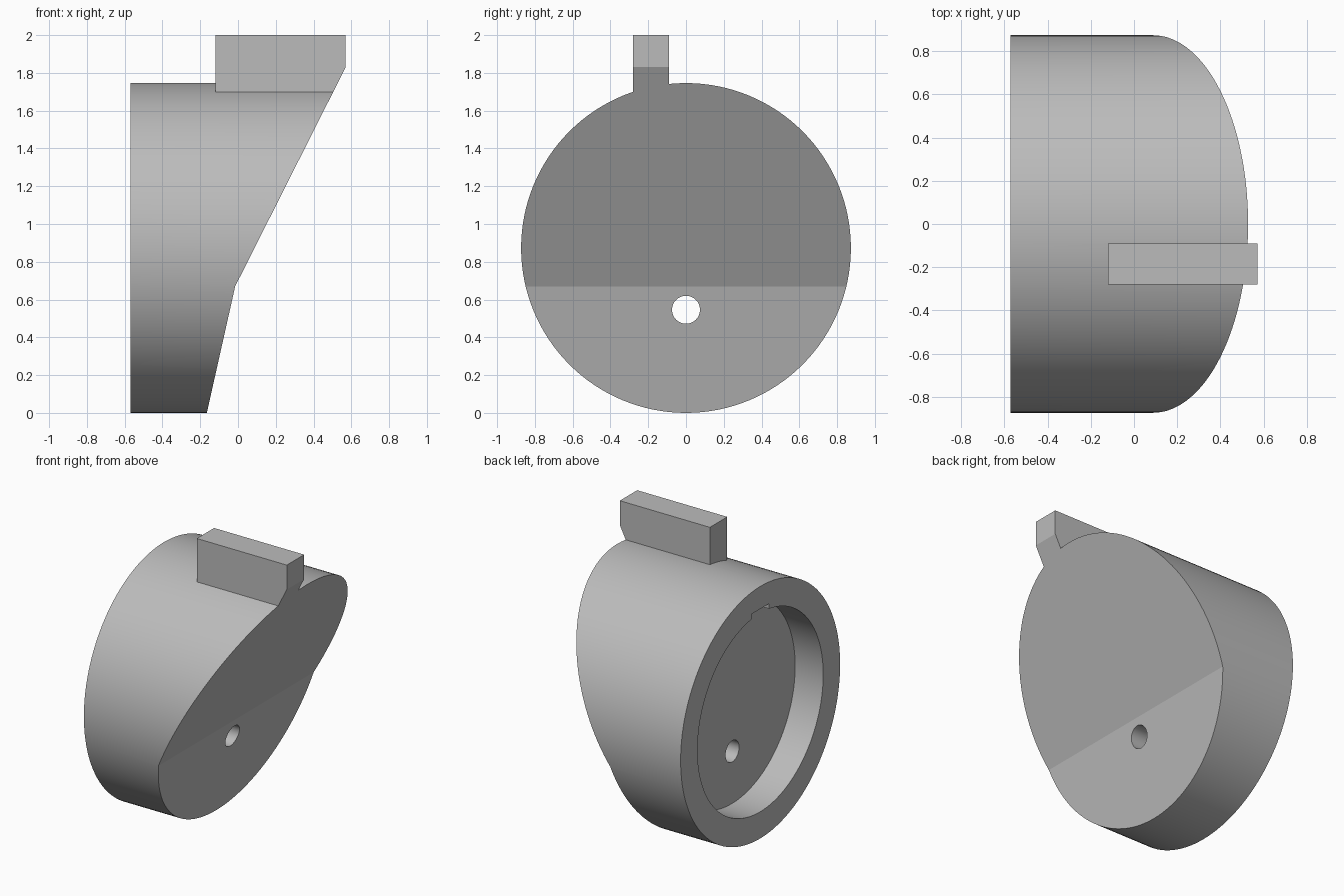
import bpy
import bmesh
import math
from mathutils import Matrix, Vector

if "Cube" in bpy.data.objects:
    bpy.data.objects.remove(bpy.data.objects["Cube"], do_unlink=True)

RADIUS = 0.873
BACK = -0.57
FLOOR = -0.355
TAB_TOP = 2.0

grey = bpy.data.materials.new("plain grey")
grey.use_nodes = True
colour = (0.5, 0.5, 0.5, 1)
grey.diffuse_color = colour
grey.node_tree.nodes["Principled BSDF"].inputs["Base Color"].default_value = colour


def finish(name, bm):
    bmesh.ops.recalc_face_normals(bm, faces=bm.faces)
    mesh = bpy.data.meshes.new(name)
    bm.to_mesh(mesh)
    bm.free()
    mesh.materials.append(grey)
    obj = bpy.data.objects.new(name, mesh)
    bpy.context.collection.objects.link(obj)
    return obj


def cylinder(name, x0, x1, z, radius, segments):
    """Cylinder lying along x."""
    bm = bmesh.new()
    place = Matrix.Translation(((x0 + x1) / 2, 0, z)) @ Matrix.Rotation(math.pi / 2, 4, "Y")
    bmesh.ops.create_cone(bm, cap_ends=True, segments=segments, radius1=radius,
                          radius2=radius, depth=x1 - x0, matrix=place)
    return finish(name, bm)


def prism(name, profile, y0, y1):
    """Outline in x and z, extruded along y."""
    bm = bmesh.new()
    face = bm.faces.new([bm.verts.new((x, y0, z)) for x, z in profile])
    grown = bmesh.ops.extrude_face_region(bm, geom=[face])["geom"]
    moved = [v for v in grown if isinstance(v, bmesh.types.BMVert)]
    bmesh.ops.translate(bm, verts=moved, vec=Vector((0, y1 - y0, 0)))
    return finish(name, bm)


def box(name, x0, x1, y0, y1, z0, z1):
    return prism(name, [(x0, z0), (x1, z0), (x1, z1), (x0, z1)], y0, y1)


def combine(target, tool, operation):
    mod = target.modifiers.new(operation.lower(), "BOOLEAN")
    mod.operation = operation
    mod.solver = "EXACT"
    mod.object = tool
    bpy.context.view_layer.objects.active = target
    bpy.ops.object.modifier_apply(modifier=mod.name)
    bpy.data.objects.remove(tool, do_unlink=True)


# Round body with the locating tab on top
body = cylinder("angled_round_body", BACK, 1.0, RADIUS, RADIUS, 128)
combine(body, box("tab", -0.12, 0.57, -0.28, -0.09, 1.6, TAB_TOP), "UNION")

# Two-slope face that trims both body and tab
slope = [(-1, -0.5), (-0.277, -0.5), (-0.015, 0.67), (0.807, 2.3), (-1, 2.3)]
combine(body, prism("slope_trim", slope, -1.5, 1.5), "INTERSECT")

# Shallow round recess, its key slot and the through hole
combine(body, cylinder("recess", -1, FLOOR, RADIUS, 0.688, 128), "DIFFERENCE")
combine(body, box("key_slot", -1, FLOOR, -0.095, 0.095, 1.4, 1.59), "DIFFERENCE")
combine(body, cylinder("pin_hole", -1, 1, 0.546, 0.074, 48), "DIFFERENCE")

# One colour, smooth round walls, sharp edges
body.data.materials.clear()
body.data.materials.append(grey)
for poly in body.data.polygons:
    poly.material_index = 0
bpy.ops.object.select_all(action="DESELECT")
body.select_set(True)
bpy.context.view_layer.objects.active = body
bpy.ops.object.shade_smooth_by_angle(angle=math.radians(10))
